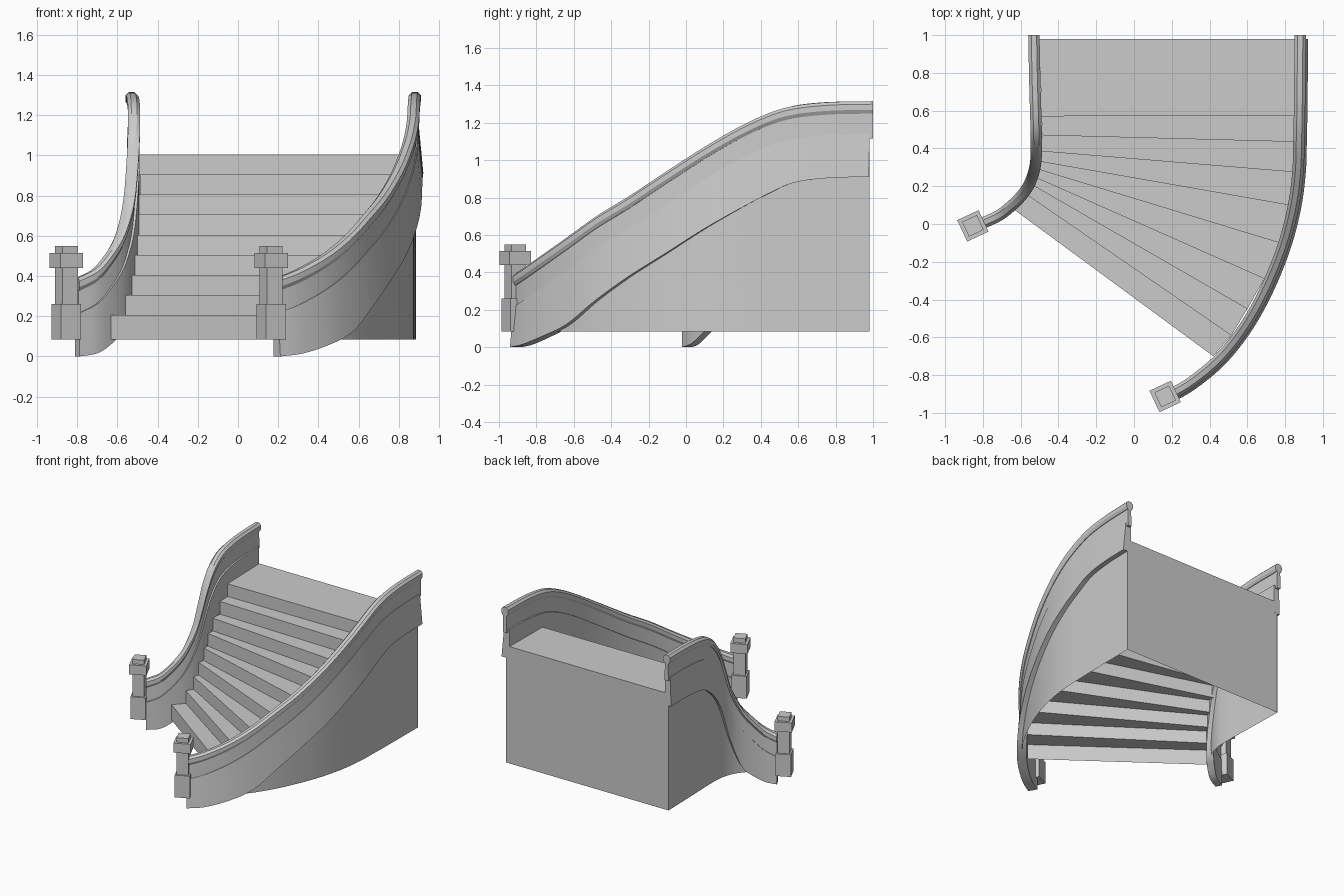
import bpy, math
from mathutils import Vector

if "Cube" in bpy.data.objects:
    bpy.data.objects.remove(bpy.data.objects["Cube"])

# Matching stations up both flights: plan position of each rail, rail height, stringer underside
RAIL_Z = [.39, .435, .51, .60, .705, .81, .94, 1.07, 1.175, 1.25, 1.29, 1.31, 1.315]
BASE_Z = [0, .015, .06, .125, .25, .375, .50, .63, .735, .82, .88, .905, .91]
OUTER = [(.19, -.905), (.30, -.84), (.43, -.735), (.54, -.61), (.635, -.465), (.72, -.295),
         (.795, -.10), (.845, .10), (.868, .28), (.873, .44), (.876, .58), (.878, .77), (.88, 1)]
INNER = [(-.80, .005), (-.715, .045), (-.65, .095), (-.595, .15), (-.56, .20), (-.54, .245),
         (-.528, .285), (-.52, .33), (-.517, .39), (-.517, .47), (-.52, .575), (-.525, .75), (-.53, 1)]
# Riser lines: ends at the inner and outer side
STEP_L = [(-.64, .08), (-.575, .16), (-.545, .21), (-.53, .25), (-.51, .29), (-.495, .33),
          (-.49, .385), (-.485, .47), (-.49, .57), (-.50, .98)]
STEP_R = [(.42, -.70), (.515, -.59), (.60, -.45), (.69, -.29), (.77, -.10), (.82, .10),
          (.845, .275), (.85, .435), (.855, .575), (.86, .98)]
FLOOR = .085


def mesh_object(name, verts, faces, smooth=False):
    me = bpy.data.meshes.new(name)
    me.from_pydata(verts, [], faces)
    ob = bpy.data.objects.new(name, me)
    bpy.context.collection.objects.link(ob)
    bpy.ops.object.select_all(action='DESELECT')
    ob.select_set(True)
    bpy.context.view_layer.objects.active = ob
    bpy.ops.object.mode_set(mode='EDIT')
    bpy.ops.mesh.select_all(action='SELECT')
    bpy.ops.mesh.normals_make_consistent(inside=False)
    bpy.ops.object.mode_set(mode='OBJECT')
    if smooth:
        bpy.ops.object.shade_smooth_by_angle(angle=math.radians(25))
    return ob


def smooth_path(plan, y_end, steps=5):
    """Catmull-Rom through (x, y, rail z, base z), cut at y_end."""
    p = [Vector((x, y, r, b)) for (x, y), r, b in zip(plan, RAIL_Z, BASE_Z)]
    f = (p[-1].y - y_end) / (p[-1].y - p[-2].y)
    p[-1] = p[-1].lerp(p[-2], f)
    p = [2 * p[0] - p[1]] + p + [2 * p[-1] - p[-2]]
    out = []
    for i in range(1, len(p) - 2):
        a, b, c, d = p[i - 1:i + 3]
        for k in range(steps):
            t = k / steps
            out.append(.5 * (2 * b + (c - a) * t + (2 * a - 5 * b + 4 * c - d) * t * t
                             + (3 * b - a - 3 * c + d) * t ** 3))
    return out + [p[-2]]


def sweep(name, path, side, section, closed=True):
    """Sweep an upright section; section(p) gives (outward offset, z) pairs."""
    verts, faces = [], []
    for i, p in enumerate(path):
        t = path[min(i + 1, len(path) - 1)] - path[max(i - 1, 0)]
        n = Vector((t.y, -t.x)).normalized() * side
        prof = section(p)
        verts += [(p.x + n.x * u, p.y + n.y * u, z) for u, z in prof]
    m = len(prof)
    for i in range(len(path) - 1):
        for j in range(m if closed else m - 1):
            k = (j + 1) % m
            faces.append((i * m + j, i * m + k, (i + 1) * m + k, (i + 1) * m + j))
    if closed:
        faces += [tuple(range(m)), tuple(range(len(verts) - m, len(verts)))]
    return mesh_object(name, verts, faces, True)


HANDRAIL = [(-.014, 0), (.014, 0), (.03, -.016), (.03, -.046), (.019, -.066),
            (-.019, -.066), (-.03, -.046), (-.03, -.016)]

for label, plan, side, flare in (("outer", OUTER, 1, .042), ("inner", INNER, -1, .025)):
    full, cut = smooth_path(plan, 1), smooth_path(plan, .98)
    # handrail, thin panel under it, and thick stringer
    sweep(label + "_handrail", full, side, lambda p: [(u, p.z + z) for u, z in HANDRAIL])
    sweep(label + "_panel", full, side,
          lambda p: [(u, p.z + z) for u, z in ((-.014, -.06), (.014, -.06), (.016, -.2), (-.016, -.2))])
    sweep(label + "_stringer", cut, side,
          lambda p: [(-.028, p.z - .175), (.02, p.z - .175), (flare, p.w), (-.028, p.w)])
    # wall from the floor line up into the stringer
    sweep(label + "_wall", cut[12:], side,
          lambda p: [(.004, FLOOR), (.004, max(p.w, FLOOR) + .03)], closed=False)

# winding steps with an open underside, plus the back wall
verts, faces = [], []
z = FLOOR
for i in range(9):
    top = .205 + .1 * i
    for (x, y), h in ((STEP_L[i], z), (STEP_R[i], z), (STEP_L[i], top), (STEP_R[i], top)):
        verts.append((x, y, h))
    z = top
verts += [(*STEP_L[9], z), (*STEP_R[9], z)]
for i in range(0, len(verts) - 2, 2):
    faces.append((i, i + 1, i + 3, i + 2))
mesh_object("steps", verts, faces)
mesh_object("back_wall", [(-.532, .98, FLOOR), (.883, .98, FLOOR), (.883, .98, z), (-.532, .98, z)],
            [(0, 1, 2, 3)])

# newel posts: base block, shaft, cap, top block
for label, x, y in (("outer", .165, -.913), ("inner", -.853, -.01)):
    for part, w, z0, z1 in (("base", .11, .085, .26), ("shaft", .086, .26, .44),
                            ("cap", .125, .44, .515), ("top", .086, .515, .55)):
        bpy.ops.mesh.primitive_cube_add(size=1, location=(x, y, (z0 + z1) / 2),
                                        rotation=(0, 0, math.radians(25)))
        ob = bpy.context.object
        ob.name = f"{label}_newel_{part}"
        ob.scale = (w, w, z1 - z0)
